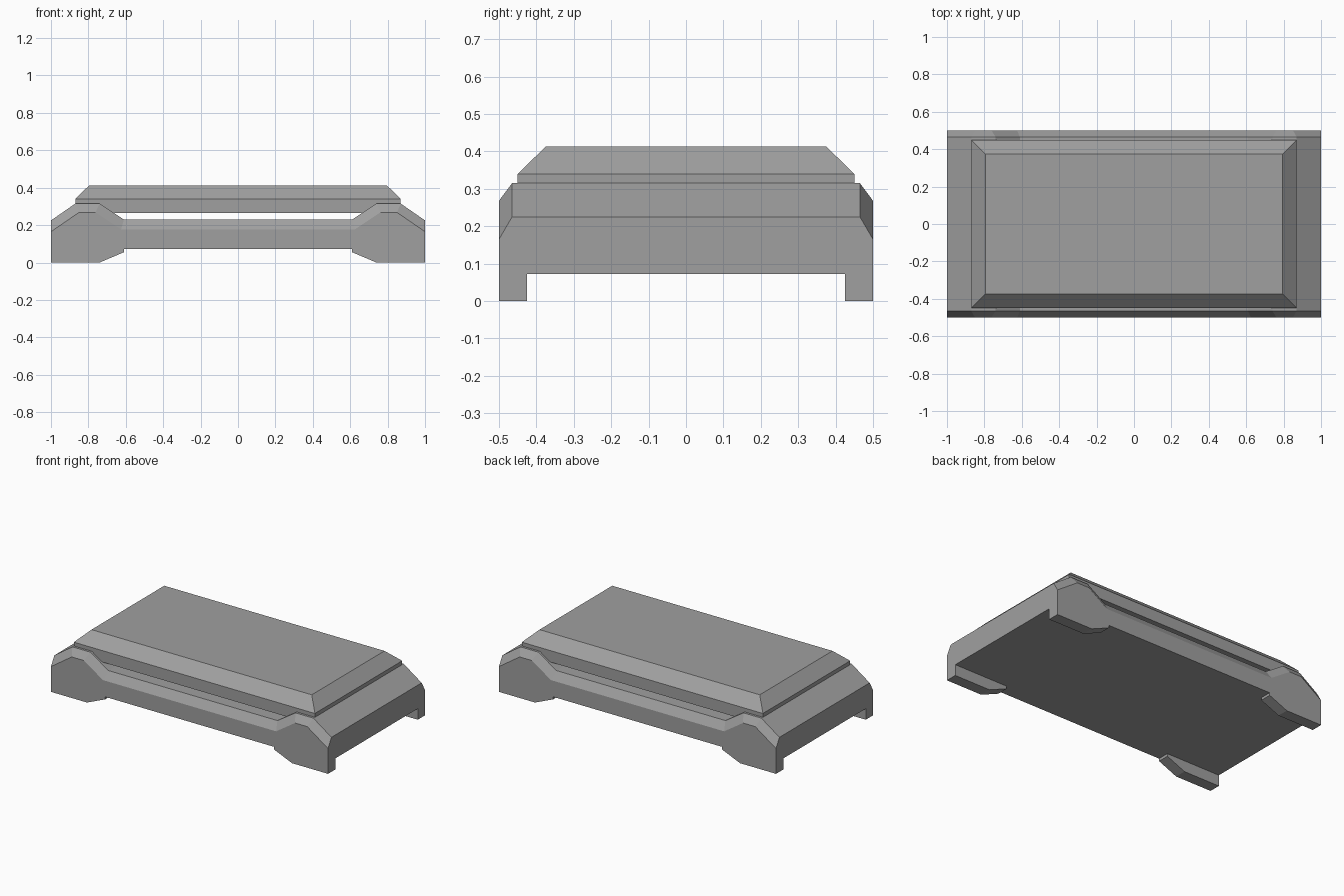
import bpy
import bmesh

default = bpy.data.objects.get("Cube")
if default:
    bpy.data.objects.remove(default, do_unlink=True)

grey = bpy.data.materials.new("mid grey")
grey.diffuse_color = (0.35, 0.35, 0.35, 1)
grey.use_nodes = True
grey.node_tree.nodes["Principled BSDF"].inputs["Base Color"].default_value = (0.35, 0.35, 0.35, 1)


def loft(name, rings):
    """Skin a list of equal-length point rings and cap both ends."""
    bm = bmesh.new()
    loops = [[bm.verts.new(p) for p in ring] for ring in rings]
    for a, b in zip(loops, loops[1:]):
        for i in range(len(a)):
            j = (i + 1) % len(a)
            bm.faces.new((a[i], a[j], b[j], b[i]))
    bm.faces.new(loops[0])
    bm.faces.new(loops[-1])
    bmesh.ops.recalc_face_normals(bm, faces=bm.faces)
    mesh = bpy.data.meshes.new(name)
    bm.to_mesh(mesh)
    bm.free()
    mesh.materials.append(grey)
    obj = bpy.data.objects.new(name, mesh)
    bpy.context.collection.objects.link(obj)
    return obj


def rectangle(x, y, z):
    return [(-x, -y, z), (x, -y, z), (x, y, z), (-x, y, z)]


# Base: half outline with a foot at the end, mirrored across x
FOOT = [(0.61, 0.072), (0.61, 0.055), (0.74, 0), (1, 0)]
TOP_OUTER = [(1, 0.165), (0.85, 0.268), (0.762, 0.268), (0.625, 0.177)]
TOP_INNER = [(1, 0.225), (0.87, 0.315), (0.74, 0.315), (0.61, 0.23)]


def base_ring(top, y):
    half = FOOT + top
    outline = half + [(-x, z) for x, z in reversed(half)]
    return [(x, y, z) for x, z in outline]


base = loft("base", [
    base_ring(TOP_OUTER, -0.5),
    base_ring(TOP_INNER, -0.465),
    base_ring(TOP_INNER, 0.465),
    base_ring(TOP_OUTER, 0.5),
])

# Hollow between the feet
cutter = loft("foot_gap_cutter", [rectangle(1.2, 0.425, -0.2), rectangle(1.2, 0.425, 0.072)])
cutter.hide_render = True
cut = base.modifiers.new("foot gap", "BOOLEAN")
cut.operation = "DIFFERENCE"
cut.solver = "EXACT"
cut.object = cutter
bpy.context.view_layer.objects.active = base
bpy.ops.object.modifier_apply(modifier=cut.name)
bpy.data.objects.remove(cutter, do_unlink=True)

# Raised top slab with bevelled rim, sunk into the raised ends
loft("top_slab", [
    rectangle(0.87, 0.45, 0.265),
    rectangle(0.87, 0.45, 0.34),
    rectangle(0.795, 0.375, 0.413),
])
